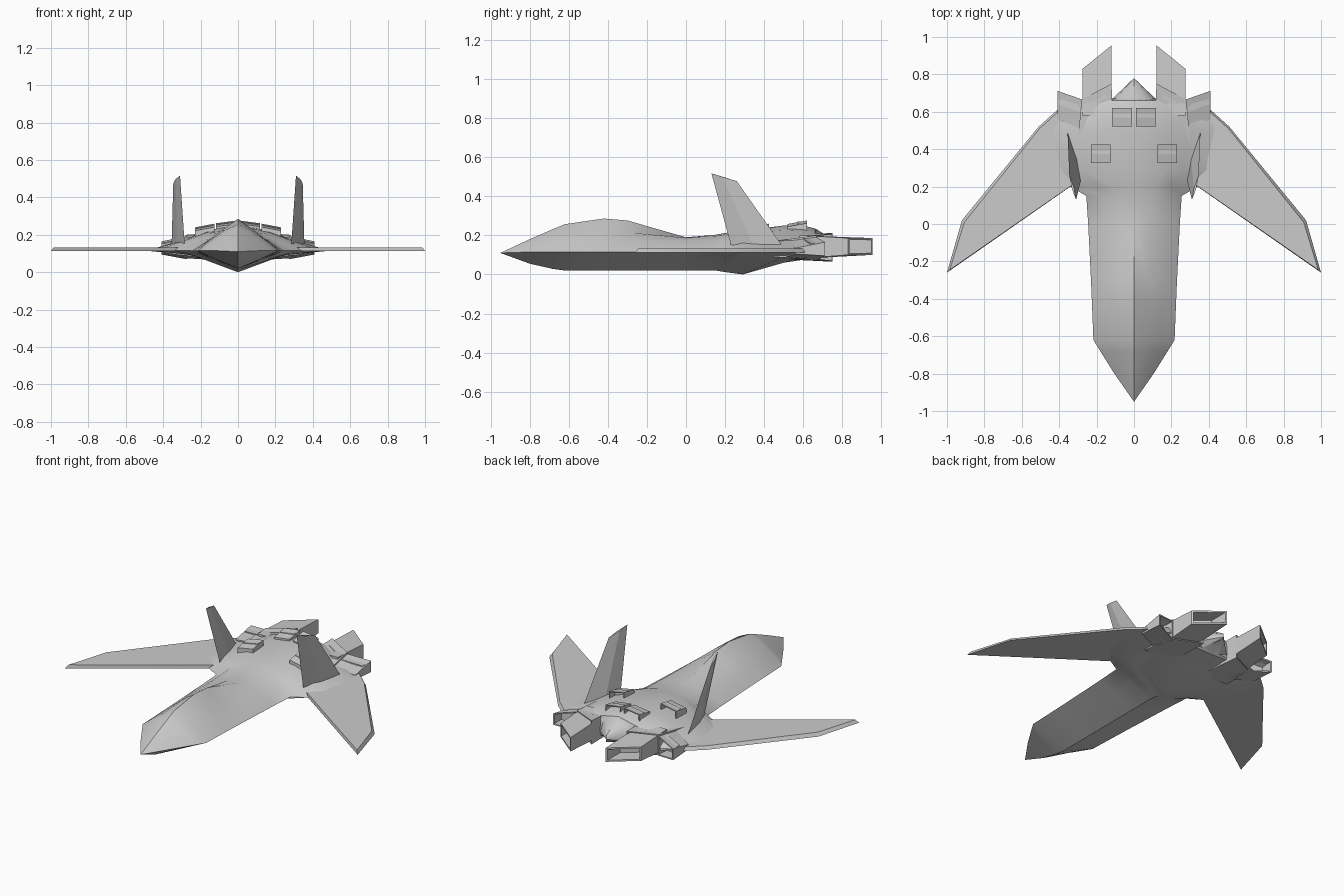
import bpy, bmesh, math
from mathutils import Vector

if "Cube" in bpy.data.objects:
    bpy.data.objects.remove(bpy.data.objects["Cube"])


def finish(name, bm, mirror=True, angle=30):
    bmesh.ops.recalc_face_normals(bm, faces=bm.faces[:])
    me = bpy.data.meshes.new(name)
    bm.to_mesh(me)
    bm.free()
    ob = bpy.data.objects.new(name, me)
    bpy.context.collection.objects.link(ob)
    if mirror:
        ob.modifiers.new("mirror", 'MIRROR')
    bpy.ops.object.select_all(action='DESELECT')
    ob.select_set(True)
    bpy.context.view_layer.objects.active = ob
    bpy.ops.object.shade_smooth_by_angle(angle=math.radians(angle))
    return ob


def loft(bm, rings):
    """Bridge equal-length rings of points and cap both ends."""
    vs = [[bm.verts.new(p) for p in r] for r in rings]
    n = len(vs[0])
    for a, b in zip(vs, vs[1:]):
        for i in range(n):
            j = (i + 1) % n
            bm.faces.new((a[i], a[j], b[j], b[i]))
    return bm.faces.new(vs[0]), bm.faces.new(vs[-1][::-1])


def duct(name, front, back, wall, depth):
    """Four-sided tube, open and hollow at the back."""
    bm = bmesh.new()
    _, rear = loft(bm, [front, back])
    bmesh.ops.recalc_face_normals(bm, faces=bm.faces[:])
    bmesh.ops.inset_region(bm, faces=[rear], thickness=wall)
    inner = bmesh.ops.extrude_discrete_faces(bm, faces=[rear])["faces"][0]
    bmesh.ops.translate(bm, verts=inner.verts[:], vec=(0, -depth, 0))
    return finish(name, bm)


def quad(x0, y0, x1, y1, b0, t0, b1, t1):
    """Inner edge at x0,y0 (z b0..t0), outer edge at x1,y1 (z b1..t1)."""
    return [(x0, y0, b0), (x1, y1, b1), (x1, y1, t1), (x0, y0, t0)]


# fuselage: y, edge width, keel z, shoulder x/z, upper x/z, ridge z
stations = [
    (-.95, .00, .11, .00, .11, .00, .11, .11),
    (-.80, .105, .055, .07, .14, .03, .165, .180),
    (-.68, .18, .028, .13, .16, .05, .21, .232),
    (-.62, .217, .02, .15, .168, .07, .225, .257),
    (-.42, .225, .02, .155, .17, .09, .222, .286),
    (-.30, .23, .02, .155, .172, .08, .215, .276),
    (.00, .245, .02, .16, .172, .07, .187, .190),
    (.15, .255, .02, .165, .175, .08, .196, .203),
    (.20, .34, .012, .20, .175, .11, .205, .212),
    (.29, .44, .00, .27, .175, .17, .212, .225),
    (.50, .49, .06, .27, .18, .17, .225, .250),
    (.60, .41, .075, .26, .18, .16, .222, .250),
    (.66, .28, .085, .22, .18, .12, .21, .235),
    (.67, .115, .087, .10, .17, .06, .20, .230),
    (.78, .00, .14, .00, .15, .00, .155, .160),
]
rings = []
for y, w, zb, s, zs, c, zc, zt in stations:
    low = (.24, .09) if w > .26 else (w * .5, (zb + .11) / 2)
    edge = .14 if y > .7 else .115 if y > -.9 else .11
    half = [low, (w, edge), (s, zs), (c, zc)]
    rings.append([(0, y, zb)] + [(x, y, z) for x, z in half] + [(0, y, zt)]
                 + [(-x, y, z) for x, z in reversed(half)])
bm = bmesh.new()
loft(bm, rings)
bmesh.ops.remove_doubles(bm, verts=bm.verts[:], dist=.0005)
finish("fuselage", bm, mirror=False)

# forward-swept wings, with the upper face drawn in along the tip
bm = bmesh.new()
outline = [(.25, .26), (.34, .2), (1, -.26), (.92, .02), (.51, .52), (.41, .61), (.25, .61)]
upper = [(.25, .26), (.34, .202), (.985, -.245), (.907, .01), (.505, .51), (.40, .605), (.25, .61)]
loft(bm, [[(x, y, .113) for x, y in outline], [(x, y, .133) for x, y in upper]])
finish("wing", bm)

# tail fins: diamond section, toed out
bm = bmesh.new()
fin = []
for front, rear, t in (((.285, .23, .15), (.355, .49, .15), .012),
                       ((.31, .13, .517), (.346, .26, .477), .006)):
    f, r = Vector(front), Vector(rear)
    side = Vector((r.y - f.y, f.x - r.x, 0)).normalized() * t
    mid = f.lerp(r, .45)
    fin.append([f, mid + side, r, mid - side])
loft(bm, fin)
finish("tail_fin", bm, angle=10)

# engine shrouds with slanted rear lips
duct("engine_shroud",
     quad(.11, .45, .30, .45, .08, .20, .09, .17),
     quad(.12, .75, .28, .665, .065, .212, .075, .20), .008, .06)

# exhaust nozzles with raked, hollow ends
duct("exhaust_nozzle",
     quad(.12, .58, .275, .58, .08, .20, .08, .20),
     quad(.12, .955, .275, .83, .10, .186, .10, .186), .014, .12)

# side vents between the wings and engines
duct("side_vent",
     quad(.26, .50, .41, .56, .085, .18, .105, .135),
     quad(.275, .665, .41, .712, .07, .192, .095, .165), .01, .07)

# raised dorsal vents, opening to the rear
for name, x0, x1, y0, y1, z0, z1 in (
        ("front_dorsal_vent", .125, .23, .325, .425, .242, .222),
        ("rear_dorsal_vent", .012, .117, .52, .62, .258, .244)):
    duct(name,
         quad(x0, y0, x1, y0, .18, z0, .165, z1),
         quad(x0, y1, x1, y1, .18, z0 + .018, .165, z1 + .018), .008, .05)
